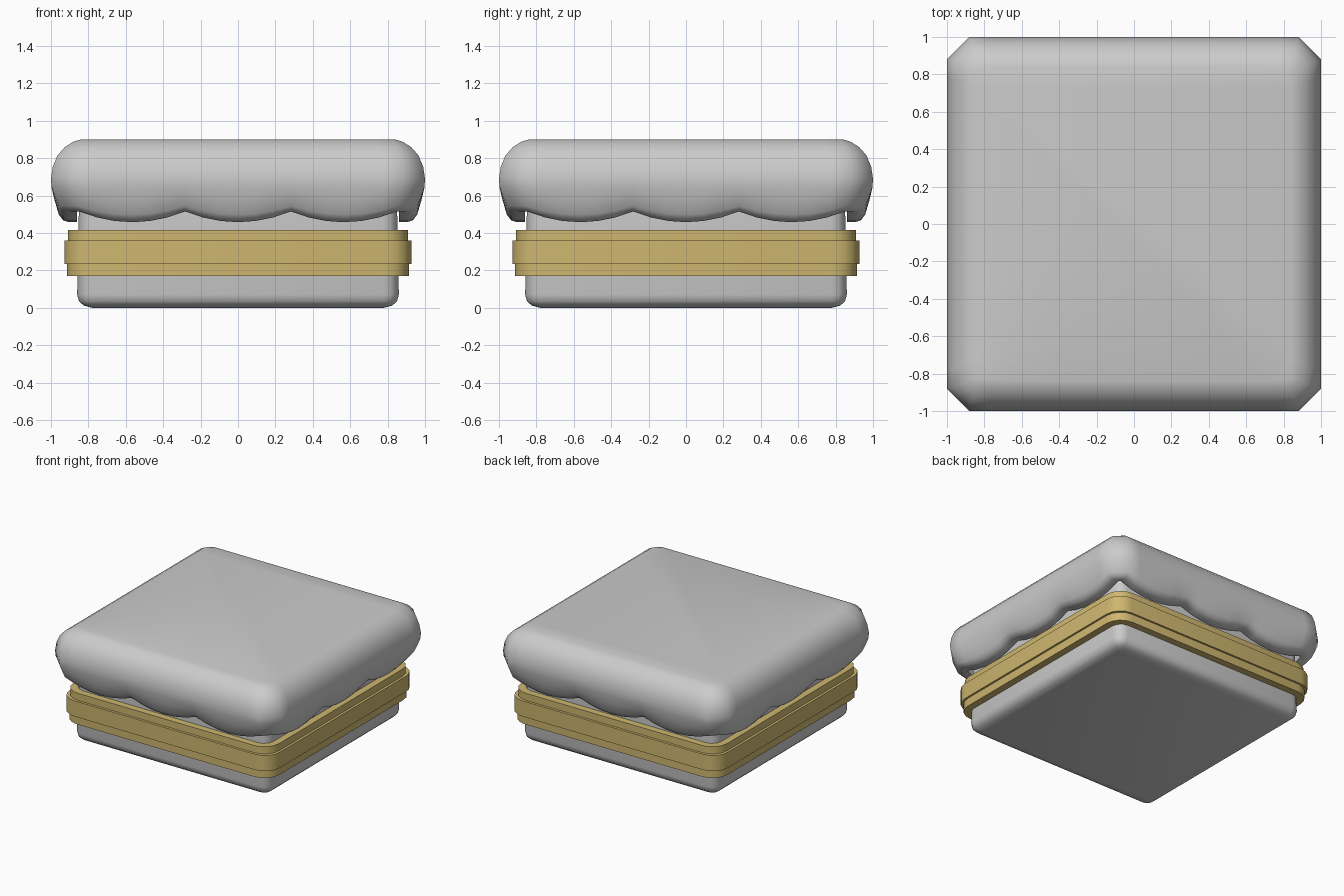
import bpy, bmesh, math

if "Cube" in bpy.data.objects:
    bpy.data.objects.remove(bpy.data.objects["Cube"])


def ring(h, r, side, corner):
    """Rounded square outline: list of (x, y, u); u runs -1..1 along each side."""
    pts = []
    for k in range(4):
        a = k * math.pi / 2
        ca, sa = round(math.cos(a)), round(math.sin(a))
        local = [((h - r) * (2 * i / side - 1), -h, 2 * i / side - 1)
                 for i in range(side + 1)]
        for j in range(1, corner):
            t = math.pi / 2 * j / corner
            local.append((h - r + r * math.sin(t), -h + r - r * math.cos(t), 1))
        pts += [(x * ca - y * sa, x * sa + y * ca, u) for x, y, u in local]
    return pts


def loft(name, levels, side=1, corner=3, closed=False, angle=35, mat=None):
    """Skin stacked rings; each level is (half width, corner radius, z or z(u))."""
    bm = bmesh.new()
    rows = []
    for h, r, z in levels:
        rows.append([bm.verts.new((x, y, z(u) if callable(z) else z))
                     for x, y, u in ring(h, r, side, corner)])
    n = len(rows[0])
    pairs = list(zip(rows, rows[1:]))
    if closed:
        pairs.append((rows[-1], rows[0]))
    else:
        bm.faces.new(rows[0])
        bm.faces.new(rows[-1])
    for a, b in pairs:
        for i in range(n):
            j = (i + 1) % n
            bm.faces.new((a[i], a[j], b[j], b[i]))
    bmesh.ops.recalc_face_normals(bm, faces=bm.faces)
    me = bpy.data.meshes.new(name)
    bm.to_mesh(me)
    bm.free()
    ob = bpy.data.objects.new(name, me)
    bpy.context.collection.objects.link(ob)
    if mat:
        me.materials.append(mat)
    bpy.ops.object.select_all(action='DESELECT')
    ob.select_set(True)
    bpy.context.view_layer.objects.active = ob
    bpy.ops.object.shade_smooth_by_angle(angle=math.radians(angle))
    return ob


gold = bpy.data.materials.new("gold")
gold.diffuse_color = (0.62, 0.47, 0.16, 1)
gold.use_nodes = True
gold.node_tree.nodes["Principled BSDF"].inputs["Base Color"].default_value = gold.diffuse_color

# Base block with softened bottom edge
loft("base_block", [(0.78, 0.03, 0), (0.825, 0.05, 0.012), (0.85, 0.07, 0.035),
                    (0.86, 0.08, 0.07), (0.85, 0.08, 0.56)], angle=50)

# Three stacked gold bands
for name, h, z0, z1 in (("band_lower", 0.913, 0.17, 0.235),
                        ("band_middle", 0.928, 0.235, 0.36),
                        ("band_upper", 0.908, 0.36, 0.417)):
    loft(name, [(h, 0.13, z0), (h, 0.13, z1), (0.85, 0.08, z1), (0.85, 0.08, z0)],
         corner=4, closed=True, mat=gold)


# Cushion top: rounded rim with three scallops hanging on each side
def drip(f):
    def z(u):
        t = ((u + 1) * 1.5 % 1) * 2 - 1
        return 0.66 + f * (0.458 + 0.057 * t * t - 0.66)
    return z


loft("scalloped_cushion",
     [(0.84, 0.02, 0.9), (0.88, 0.045, 0.888), (0.925, 0.07, 0.86),
      (0.965, 0.095, 0.815), (0.99, 0.115, 0.755), (1.0, 0.12, 0.69),
      (0.996, 0.12, drip(0.1)), (0.982, 0.115, drip(0.4)),
      (0.958, 0.1, drip(0.8)), (0.935, 0.085, drip(0.95)),
      (0.905, 0.055, drip(1)), (0.86, 0.015, drip(1)), (0.86, 0.015, 0.58)],
     side=18, corner=1, angle=50)
